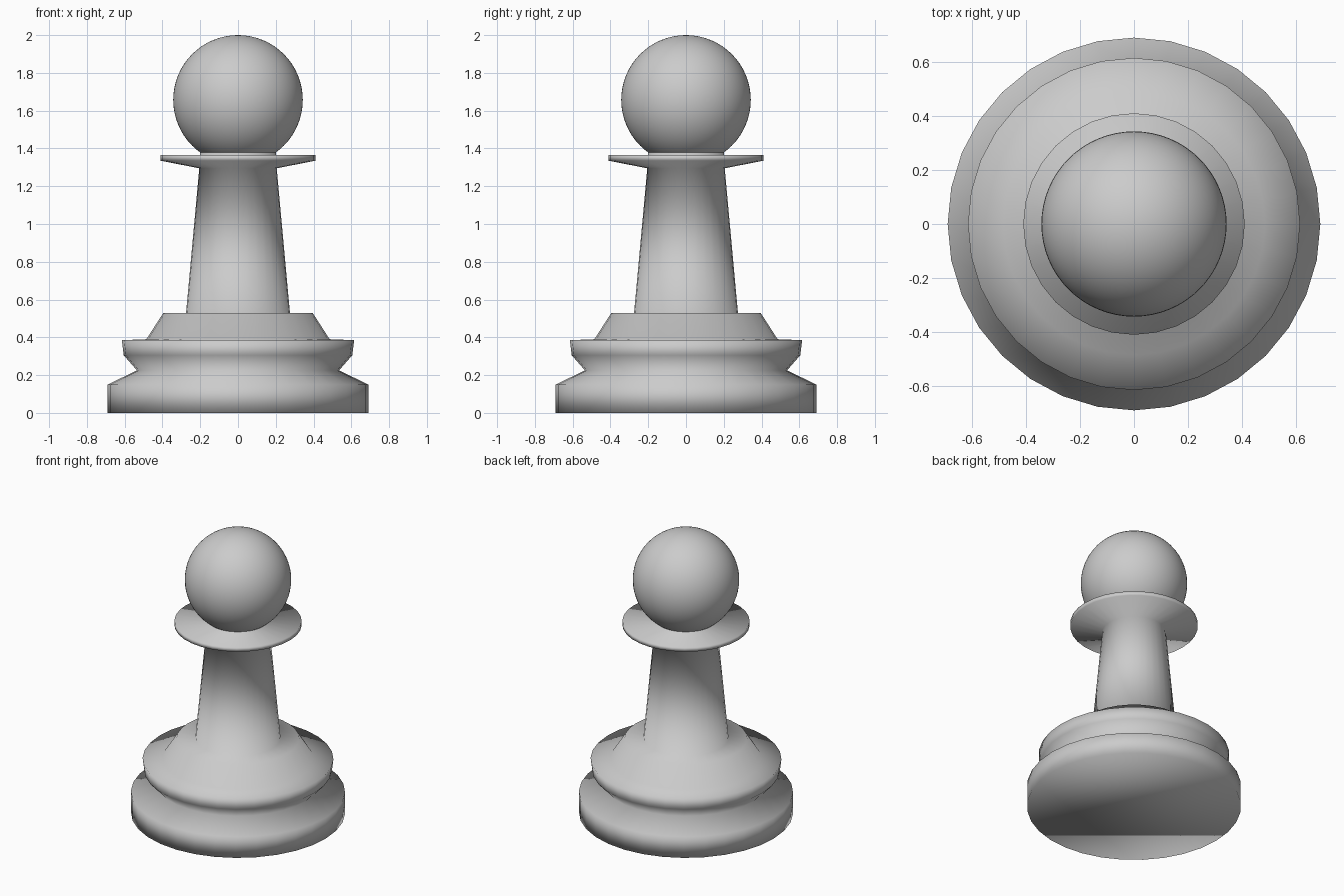
import bpy
import bmesh
import math

cube = bpy.data.objects.get("Cube")
if cube:
    bpy.data.objects.remove(cube, do_unlink=True)

# Single grey material
grey = bpy.data.materials.new("plain_grey")
grey.use_nodes = True
colour = (0.6, 0.6, 0.6, 1)
grey.diffuse_color = colour
grey.node_tree.nodes["Principled BSDF"].inputs["Base Color"].default_value = colour

SIDES = 32


def add_object(name, bm):
    bmesh.ops.recalc_face_normals(bm, faces=bm.faces)
    for face in bm.faces:
        face.smooth = True
    mesh = bpy.data.meshes.new(name)
    bm.to_mesh(mesh)
    bm.free()
    mesh.materials.append(grey)
    obj = bpy.data.objects.new(name, mesh)
    bpy.context.collection.objects.link(obj)
    return obj


def lathe(name, profile):
    """Turn a (radius, height) profile around z and cap both ends."""
    bm = bmesh.new()
    rings = []
    for radius, height in profile:
        ring = []
        for i in range(SIDES):
            a = math.tau * i / SIDES
            ring.append(bm.verts.new((radius * math.cos(a), radius * math.sin(a), height)))
        rings.append(ring)
    for low, high in zip(rings, rings[1:]):
        for i in range(SIDES):
            j = (i + 1) % SIDES
            bm.faces.new((low[i], low[j], high[j], high[i]))
    bm.faces.new(rings[0])
    bm.faces.new(rings[-1])
    return add_object(name, bm)


# Turned body: foot, waist, rim, shoulder, stem, collar and short neck
lathe("body", [
    (0.69, 0), (0.69, 0.15),
    (0.535, 0.225), (0.605, 0.305), (0.615, 0.385),
    (0.485, 0.39), (0.395, 0.53), (0.275, 0.53),
    (0.205, 1.295), (0.41, 1.335), (0.41, 1.365),
    (0.2, 1.366), (0.2, 1.4),
])

# Round head
bm = bmesh.new()
bmesh.ops.create_uvsphere(bm, u_segments=64, v_segments=32, radius=0.343)
head = add_object("head", bm)
head.location.z = 1.657
